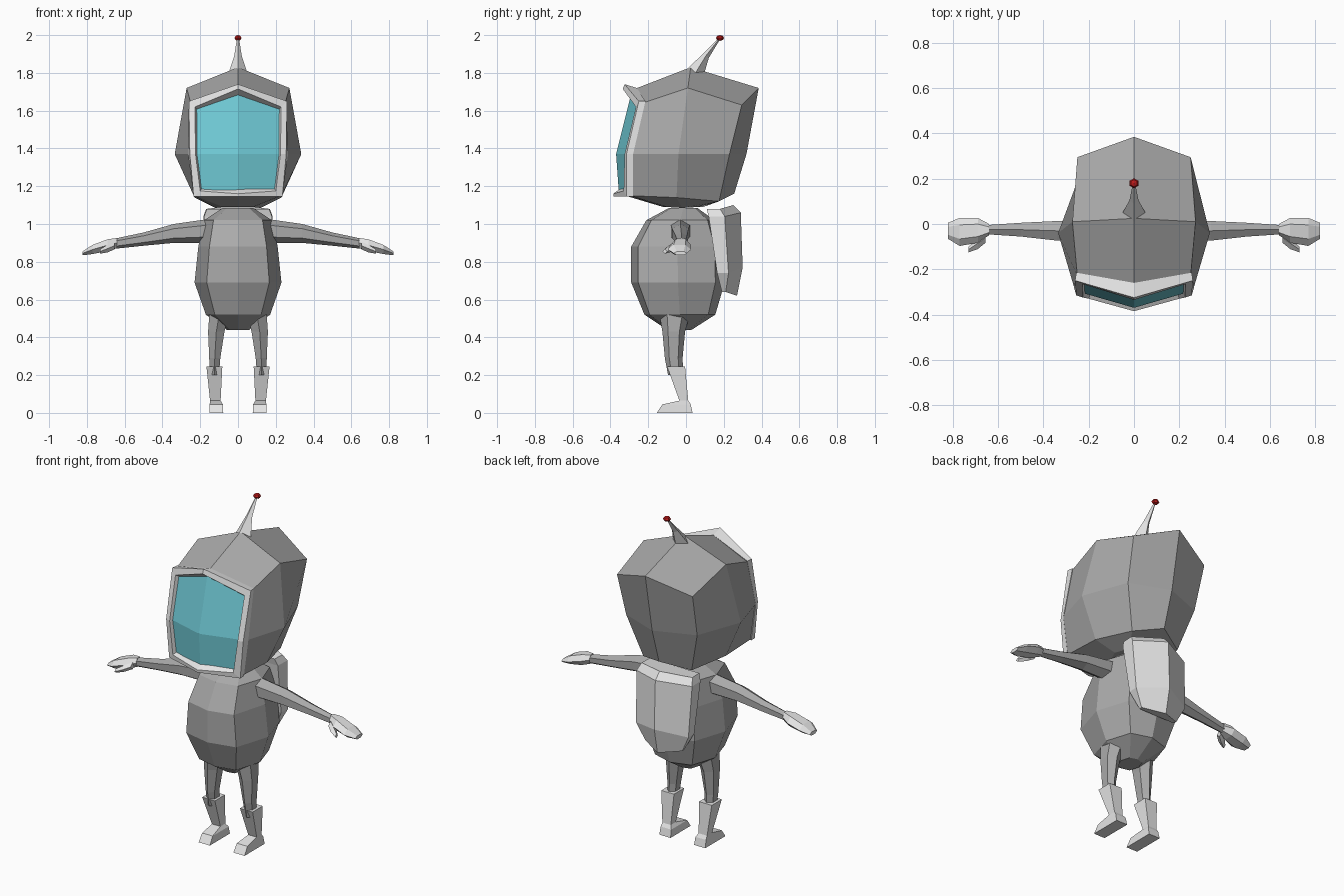
import bpy
import bmesh
from math import sin, cos, pi, radians
from mathutils import Vector, Matrix

default_cube = bpy.data.objects.get("Cube")
if default_cube:
    bpy.data.objects.remove(default_cube, do_unlink=True)


def make_material(name, red, green, blue):
    material = bpy.data.materials.new(name)
    material.use_nodes = True
    color = (red, green, blue, 1)
    material.diffuse_color = color
    material.node_tree.nodes["Principled BSDF"].inputs["Base Color"].default_value = color
    return material


suit_grey = make_material("suit grey", .4, .4, .4)
trim_white = make_material("trim white", .78, .78, .78)
visor_teal = make_material("visor teal", .16, .59, .67)
beacon_red = make_material("beacon red", .5, .01, .01)


def finish(name, bm, materials, mirror=False):
    """Turn a bmesh into a flat shaded object, optionally mirrored across x."""
    bmesh.ops.recalc_face_normals(bm, faces=bm.faces)
    mesh = bpy.data.meshes.new(name)
    bm.to_mesh(mesh)
    bm.free()
    for material in materials:
        mesh.materials.append(material)
    part = bpy.data.objects.new(name, mesh)
    bpy.context.collection.objects.link(part)
    if mirror:
        modifier = part.modifiers.new("Mirror", "MIRROR")
        modifier.use_mirror_merge = False
    return part


def loft(rings, wrap=False, peak=None):
    """Skin a stack of rings; ends are capped, or folded up to a peak."""
    bm = bmesh.new()
    rows = [[bm.verts.new(p) for p in ring] for ring in rings]
    count = len(rows[0])
    pairs = list(zip(rows, rows[1:]))
    if wrap:
        pairs.append((rows[-1], rows[0]))
    for low, high in pairs:
        for i in range(count):
            j = (i + 1) % count
            bm.faces.new((low[i], low[j], high[j], high[i]))
    if not wrap:
        bm.faces.new(rows[0])
        if peak:
            tip = bm.verts.new(peak)
            top = rows[-1]
            for i in range(0, count, 2):
                bm.faces.new((top[i], top[i + 1], top[(i + 2) % count], tip))
        else:
            bm.faces.new(rows[-1])
    return bm


def whole(half):
    """Complete a half ring that starts and ends on the centre plane."""
    return half + [(-x, y, z) for x, y, z in reversed(half[1:-1])]


def limb(name, sections, along, sides, material, turn=0.0):
    """Mirrored tube; each section is a centre and two radii across the axis."""
    rings = []
    for x, y, z, a, b in sections:
        ring = []
        for i in range(sides):
            angle = turn + i * 2 * pi / sides
            u, v = a * cos(angle), b * sin(angle)
            ring.append((x, y + u, z + v) if along == "x" else (x + u, y + v, z))
        rings.append(ring)
    return finish(name, loft(rings), [material], mirror=True)


# Helmet: front, front corner, side, back corner and back of each level
helmet_levels = [
    [(0, -.12, 1.09), (.08, -.1, 1.09), (.12, -.02, 1.085), (.08, .06, 1.09), (0, .09, 1.09)],
    [(0, -.355, 1.16), (.23, -.295, 1.15), (.23, -.05, 1.14), (.16, .175, 1.12), (0, .255, 1.16)],
    [(0, -.37, 1.37), (.26, -.295, 1.37), (.335, -.04, 1.37), (.235, .23, 1.37), (0, .32, 1.37)],
    [(0, -.285, 1.71), (.25, -.23, 1.64), (.272, .01, 1.72), (.25, .295, 1.63), (0, .385, 1.72)],
]
bm = loft([whole(level) for level in helmet_levels], peak=(0, .025, 1.83))
# Visor: the forward facing panels between the frame edges
bm.normal_update()
for face in bm.faces:
    center = face.calc_center_median()
    if center.y < -.2 and 1.2 < center.z < 1.6 and abs(center.x) < .16:
        face.material_index = 1
finish("helmet", bm, [suit_grey, visor_teal])

# Visor frame: a closed band running top, corners, bottom
frame_loops = [
    [(0, -.26, 1.72), (.255, -.215, 1.65), (.265, -.28, 1.37), (.235, -.28, 1.145), (0, -.33, 1.145)],
    [(0, -.325, 1.74), (.26, -.25, 1.65), (.255, -.315, 1.37), (.235, -.315, 1.145), (0, -.385, 1.145)],
    [(0, -.335, 1.715), (.228, -.265, 1.62), (.225, -.325, 1.37), (.2, -.33, 1.175), (0, -.385, 1.16)],
    [(0, -.28, 1.675), (.212, -.235, 1.6), (.212, -.295, 1.37), (.19, -.295, 1.19), (0, -.345, 1.19)],
]
finish("visor_frame", loft([whole(loop) for loop in frame_loops], wrap=True), [trim_white])

# Antenna: bent four sided spike
spike = []
for y, z, radius in [(.05, 1.8, .05), (.105, 1.89, .02), (.175, 1.98, .006)]:
    spike.append([(radius, y, z), (0, y + radius * .8, z - radius * .5),
                  (-radius, y, z), (0, y - radius * .8, z + radius * .5)])
finish("antenna", loft(spike), [trim_white])

# Beacon: small faceted bead on the antenna
bm = bmesh.new()
bmesh.ops.create_uvsphere(bm, u_segments=6, v_segments=4, radius=.022)
bmesh.ops.scale(bm, vec=(1, 1, .7), verts=bm.verts)
bmesh.ops.translate(bm, vec=(0, .18, 1.985), verts=bm.verts)
finish("beacon", bm, [beacon_red])

# Torso: half width, front y, back y and height of each level
torso_levels = [
    (.06, -.1, .03, .44),
    (.17, -.22, .155, .52),
    (.23, -.29, .205, .69),
    (.21, -.29, .2, .88),
    (.18, -.21, .15, 1.02),
    (.08, -.09, .06, 1.085),
]
torso = []
for width, front, back, z in torso_levels:
    middle = (front + back) / 2
    depth = (back - front) / 2
    torso.append(whole([
        (0, front, z), (width * .72, middle - depth * .85, z), (width, middle, z),
        (width * .72, middle + depth * .8, z), (0, back, z)]))
finish("torso", loft(torso), [suit_grey])

# Backpack: wedge with a ridge down its back
pack_levels = [
    (.12, .19, .21, .27, .64, .62),
    (.17, .165, .225, .3, .74, .77),
    (.18, .12, .205, .29, 1.04, 1.06),
    (.165, .11, .18, .25, 1.08, 1.1),
]
pack = []
for width, front, side, ridge, low, high in pack_levels:
    pack.append(whole([(0, front, low), (width, front, low),
                       (width * 1.02, side, low), (0, ridge, high)]))
finish("backpack", loft(pack), [trim_white])

# Arms and hands
limb("arms", [
    (.13, -.03, .965, .06, .065),
    (.34, -.03, .95, .05, .05),
    (.5, -.025, .92, .035, .035),
    (.67, -.025, .893, .022, .026),
], "x", 6, suit_grey, pi / 6)
limb("hands", [
    (.64, -.025, .9, .025, .03),
    (.69, -.028, .888, .055, .036),
    (.77, -.035, .865, .062, .028),
    (.822, -.03, .845, .035, .012),
], "x", 6, trim_white)
limb("thumbs", [
    (.655, -.06, .885, .022, .02),
    (.69, -.085, .87, .026, .02),
    (.73, -.112, .855, .013, .012),
], "x", 4, trim_white)

# Legs
limb("legs", [
    (.1, -.06, .52, .06, .08),
    (.115, -.065, .43, .05, .06),
    (.123, -.065, .29, .034, .047),
    (.125, -.055, .2, .028, .04),
], "z", 6, suit_grey, pi / 6)

# Boots: half widths with toe and heel positions per level
boot = []
for x, width, toe, heel, z in [
        (.115, .037, -.155, .035, 0),
        (.115, .035, -.125, .025, .045),
        (.12, .028, -.035, .012, .065),
        (.125, .042, -.1, -.005, .245)]:
    boot.append([(x - width, toe, z), (x + width, toe, z),
                 (x + width, heel, z), (x - width, heel, z)])
finish("boots", loft(boot), [trim_white], mirror=True)
